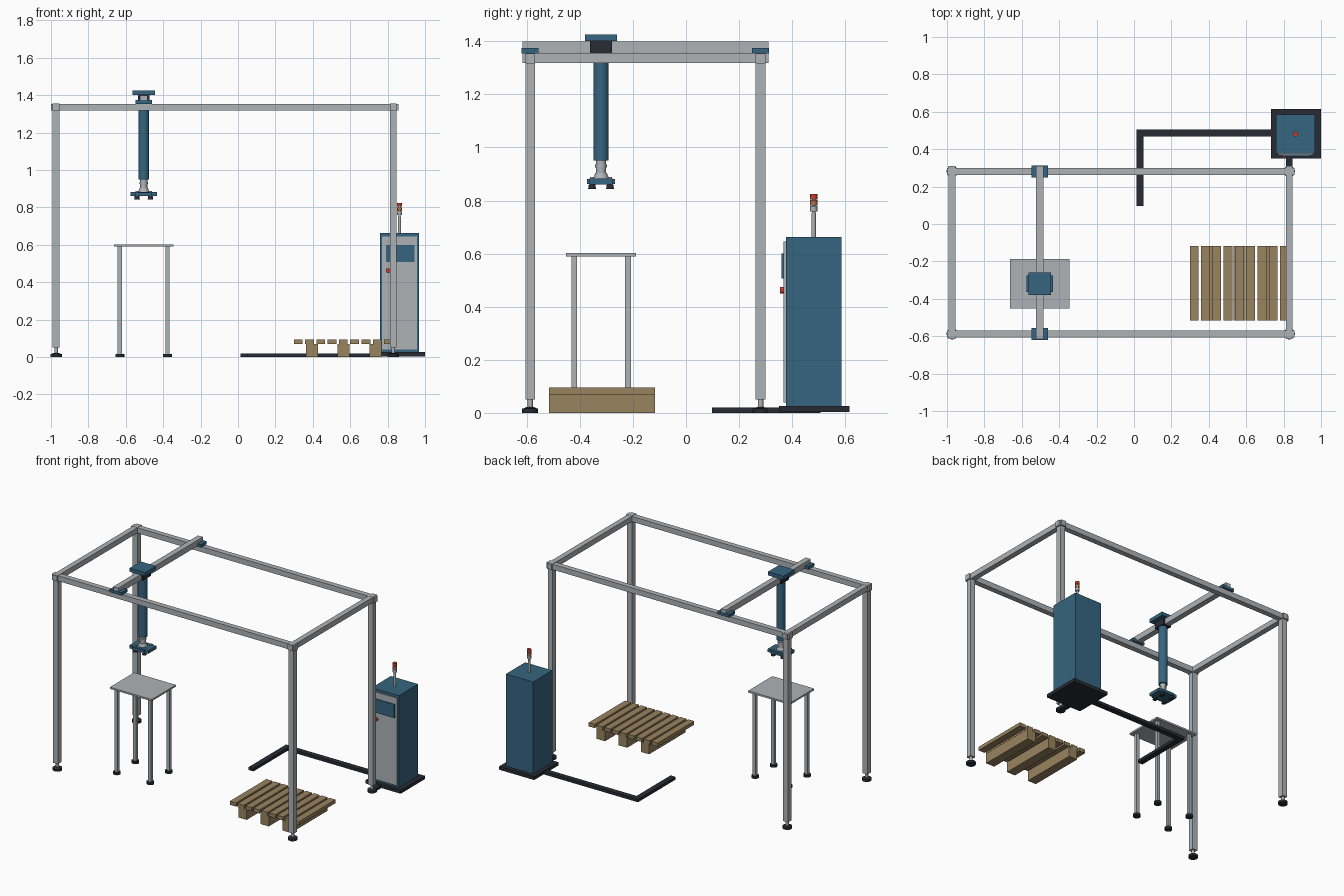
import bpy, bmesh, math
from mathutils import Matrix, Vector

if "Cube" in bpy.data.objects:
    bpy.data.objects.remove(bpy.data.objects["Cube"])


def material(name, rgb):
    m = bpy.data.materials.new(name)
    m.diffuse_color = (*rgb, 1)
    m.use_nodes = True
    m.node_tree.nodes["Principled BSDF"].inputs["Base Color"].default_value = m.diffuse_color
    return m


GREY = material("aluminium grey", (0.42, 0.45, 0.47))
BLUE = material("machine blue", (0.036, 0.13, 0.215))
BLACK = material("dark rubber", (0.02, 0.025, 0.034))
WOOD = material("pallet wood", (0.32, 0.23, 0.115))
RED = material("signal red", (0.55, 0.05, 0.03))
AMBER = material("signal amber", (0.42, 0.16, 0.08))


def finish(name, bm, mat, smooth=False):
    me = bpy.data.meshes.new(name)
    bm.to_mesh(me)
    bm.free()
    me.materials.append(mat)
    ob = bpy.data.objects.new(name, me)
    bpy.context.collection.objects.link(ob)
    if smooth:
        bpy.ops.object.select_all(action='DESELECT')
        ob.select_set(True)
        bpy.context.view_layer.objects.active = ob
        bpy.ops.object.shade_smooth_by_angle(angle=math.radians(35))
    return ob


def box(name, x, y, z, mat):
    """Box from (min, max) ranges on each axis."""
    bm = bmesh.new()
    size = (x[1] - x[0], y[1] - y[0], z[1] - z[0])
    mid = Vector((sum(x) / 2, sum(y) / 2, sum(z) / 2))
    bmesh.ops.create_cube(bm, size=1, matrix=Matrix.Translation(mid) @ Matrix.Diagonal((*size, 1)))
    return finish(name, bm, mat)


def around(c, w):
    return (c - w / 2, c + w / 2)


def cyl(name, x, y, z, r, mat, r_top=None, n=24):
    """Upright cylinder or cone over the height range z."""
    bm = bmesh.new()
    bmesh.ops.create_cone(bm, cap_ends=True, segments=n, radius1=r,
                          radius2=r if r_top is None else r_top, depth=z[1] - z[0],
                          matrix=Matrix.Translation((x, y, sum(z) / 2)))
    return finish(name, bm, mat, True)


# Frame: posts with levelling feet, and beams that overhang the corners
PX, PY, W = (-0.972, 0.83), (-0.587, 0.281), 0.037
OVER = 0.029
for x in PX:
    for y in PY:
        box("frame_post", around(x, W), around(y, W), (0.05, 1.356), GREY)
        cyl("frame_foot_rod", x, y, (0.018, 0.05), 0.01, GREY)
        cyl("frame_foot_pad", x, y, (0, 0.016), 0.03, BLACK)
        cyl("frame_foot_collar", x, y, (0.016, 0.022), 0.026, BLACK, 0.014)
    box("frame_side_beam", around(x, W), (PY[0] - OVER, PY[1] + OVER), (1.318, 1.355), GREY)
for y in PY:
    box("frame_long_beam", (PX[0] - OVER, PX[1] + OVER), around(y, W), (1.317, 1.354), GREY)

# Travelling bridge on two carriages
GX, GY = -0.504, -0.32
box("bridge_beam", around(GX, 0.039), (PY[0] - OVER, PY[1] + OVER), (1.358, 1.398), GREY)
for y in PY:
    box("bridge_carriage", around(GX, 0.09), around(y, 0.064), (1.354, 1.374), BLUE)

# Vertical axis
box("axis_carriage", around(GX, 0.062), around(GY, 0.084), (1.356, 1.4), BLACK)
box("axis_top_plate", around(GX, 0.118), around(GY, 0.12), (1.4, 1.425), BLUE)
cyl("axis_column", GX, GY, (0.95, 1.358), 0.029, BLUE, n=32)
cyl("wrist_rod", GX, GY, (0.90, 0.95), 0.019, GREY)
cyl("wrist_collar", GX, GY, (0.925, 0.935), 0.022, GREY)
cyl("wrist_flange", GX, GY, (0.883, 0.903), 0.03, GREY, 0.022)

# Gripper with four suction cups
box("gripper_plate", around(GX, 0.144), around(GY, 0.088), (0.861, 0.882), BLUE)
box("gripper_cross_plate", around(GX, 0.09), around(GY, 0.106), (0.862, 0.881), BLUE)
for sx in (-1, 1):
    for sy in (-1, 1):
        x, y = GX + sx * 0.036, GY + sy * 0.034
        cyl("suction_cup", x, y, (0.843, 0.861), 0.015, BLACK, 0.012)
        cyl("suction_fitting", x, y, (0.882, 0.889), 0.008, GREY)

# Work table
TX, TY = -0.504, -0.32
box("table_top", around(TX, 0.32), around(TY, 0.265), (0.59, 0.602), GREY)
for sx in (-1, 1):
    for sy in (-1, 1):
        x, y = TX + sx * 0.128, TY + sy * 0.101
        box("table_leg", around(x, 0.022), around(y, 0.022), (0.015, 0.59), GREY)
        cyl("table_foot", x, y, (0, 0.016), 0.024, BLACK)

# Pallet: stringers under nine slats
for i in range(3):
    box("pallet_stringer", around(0.396 + 0.169 * i, 0.064), (-0.516, -0.117), (0, 0.07), WOOD)
for i in range(9):
    box("pallet_slat", around(0.322 + 0.0603 * i, 0.047), (-0.516, -0.117), (0.07, 0.095), WOOD)

# Control cabinet
box("cabinet_base", (0.732, 1.0), (0.35, 0.615), (0.003, 0.026), BLACK)
box("cabinet_body", (0.76, 0.968), (0.376, 0.586), (0.026, 0.663), BLUE)
box("cabinet_door", (0.769, 0.958), (0.368, 0.376), (0.04, 0.645), GREY)
box("cabinet_screen", (0.79, 0.943), (0.36, 0.368), (0.507, 0.6), BLUE)
bm = bmesh.new()
bmesh.ops.create_cone(bm, cap_ends=True, segments=20, radius1=0.013, radius2=0.013, depth=0.014,
                      matrix=Matrix.Translation((0.803, 0.361, 0.462)) @ Matrix.Rotation(math.pi / 2, 4, 'X'))
finish("stop_button", bm, RED, True)

# Signal lamp on top of the cabinet
LX, LY = 0.864, 0.481
cyl("lamp_pole", LX, LY, (0.663, 0.752), 0.008, GREY)
cyl("lamp_core", LX, LY, (0.752, 0.82), 0.006, GREY)
for z, mat in ((0.769, GREY), (0.791, AMBER), (0.814, RED)):
    cyl("lamp_segment", LX, LY, around(z, 0.02), 0.0135, mat)

# Floor cable ducts
box("duct_long", (0.013, 0.74), (0.469, 0.506), (0, 0.02), BLACK)
box("duct_short", (0.013, 0.05), (0.097, 0.469), (0, 0.02), BLACK)
box("duct_to_post", around(0.83, W), (0.283, 0.36), (0, 0.02), BLACK)
